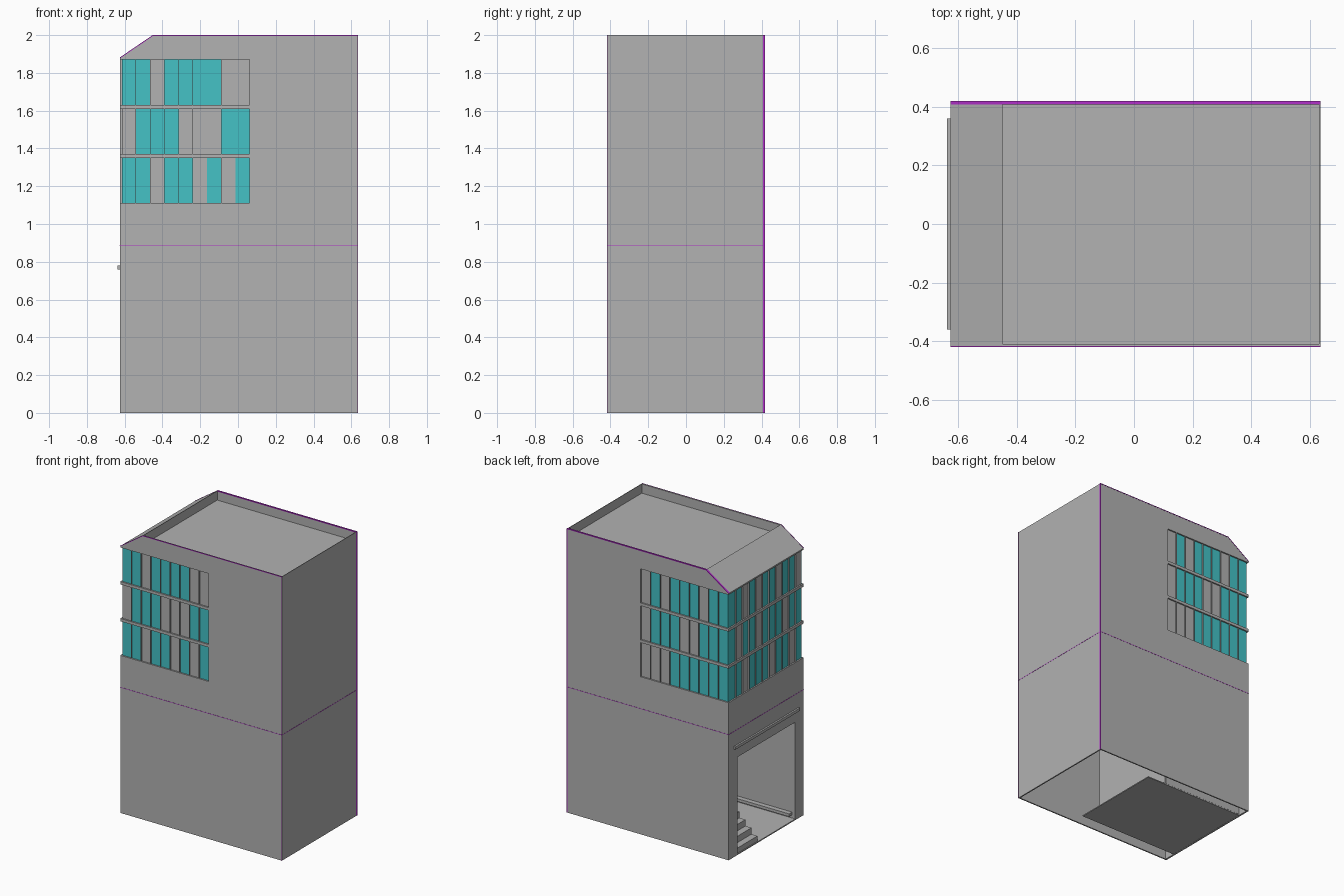
import bpy, bmesh

if "Cube" in bpy.data.objects:
    bpy.data.objects.remove(bpy.data.objects["Cube"])


def material(name, rgb):
    m = bpy.data.materials.new(name)
    m.diffuse_color = (*rgb, 1)
    m.use_nodes = True
    m.node_tree.nodes["Principled BSDF"].inputs["Base Color"].default_value = m.diffuse_color
    return m


GREY = material("grey_wall", (0.445, 0.445, 0.445))
TEAL = material("teal_glass", (0.058, 0.54, 0.565))
PURPLE = material("purple_trim", (0.45, 0.03, 0.6))


def finish(bm, name, mat=GREY):
    bmesh.ops.recalc_face_normals(bm, faces=bm.faces)
    me = bpy.data.meshes.new(name)
    bm.to_mesh(me)
    bm.free()
    ob = bpy.data.objects.new(name, me)
    bpy.context.collection.objects.link(ob)
    me.materials.append(mat)
    return ob


def boxes(name, items, mat=GREY):
    """Each item is (x0, x1, y0, y1, z0, z1)."""
    bm = bmesh.new()
    for x0, x1, y0, y1, z0, z1 in items:
        vs = bmesh.ops.create_cube(bm, size=1)["verts"]
        for v in vs:
            v.co.x = x0 if v.co.x < 0 else x1
            v.co.y = y0 if v.co.y < 0 else y1
            v.co.z = z0 if v.co.z < 0 else z1
    return finish(bm, name, mat)


def extrude_profile(name, pts, y0, y1, mat=GREY):
    bm = bmesh.new()
    f = bm.faces.new([bm.verts.new((x, y0, z)) for x, z in pts])
    ext = bmesh.ops.extrude_face_region(bm, geom=[f])["geom"]
    bmesh.ops.translate(bm, vec=(0, y1 - y0, 0),
                        verts=[g for g in ext if isinstance(g, bmesh.types.BMVert)])
    return finish(bm, name, mat)


def cut(target, box):
    cutter = boxes("cutter", [box])
    cutter.hide_render = True
    mod = target.modifiers.new("cut", 'BOOLEAN')
    mod.operation, mod.solver, mod.object = 'DIFFERENCE', 'EXACT', cutter
    bpy.context.view_layer.objects.active = target
    bpy.ops.object.modifier_apply(modifier=mod.name)
    bpy.data.objects.remove(cutter)


L, R, W = -0.625, 0.635, 0.418      # left, right, half depth
JOINT = 0.885
ROWS = [(1.11, 1.35), (1.37, 1.61), (1.63, 1.87)]
WIN_END, DEPTH = 0.063, 0.012

# Upper storeys with sloped roof edge, sunken roof and window recesses
upper = extrude_profile("upper_storeys",
                        [(L, JOINT), (R, JOINT), (R, 2), (-0.45, 2), (L, 1.88)], -W, W)
cut(upper, (-0.448, R - 0.004, -W + 0.009, W - 0.009, 1.935, 2.1))
for z0, z1 in ROWS:
    cut(upper, (L - 0.1, WIN_END, -W - 0.1, -W + DEPTH, z0, z1))
    cut(upper, (L - 0.1, WIN_END, W - DEPTH, W + 0.1, z0, z1))
    cut(upper, (L - 0.1, L + DEPTH, -W - 0.1, W + 0.1, z0, z1))

# Hollow ground storey, open below, with the entrance opening on the left
lower = boxes("ground_storey", [(L, R, -W, W, 0, JOINT)])
cut(lower, (L + 0.012, R - 0.009, -W + 0.009, W - 0.009, -0.1, 0.86))
cut(lower, (L - 0.1, L + 0.1, -0.32, 0.32, 0.008, 0.69))

# Entrance hall: floor, side walls, back wall, ceiling
boxes("hall_floor", [(L + 0.004, 0.16, -0.33, 0.335, 0.001, 0.008)])
boxes("hall_walls", [(L + 0.012, 0.01, s * 0.33 - 0.006, s * 0.33 + 0.006, 0.008, 0.76)
                     for s in (-1, 1)] + [(0.002, 0.014, -0.33, 0.33, 0.008, 0.76)])
boxes("hall_ceiling", [(L + 0.012, 0.014, -0.336, 0.336, 0.75, 0.76)])

# Window panels and fins, bottom row first: T is teal, G is grey
FRONT = ["TTGTTGTGT", "GTTTGGGTT", "TTGTTTTGG"]
BACK = ["TTTTTTGGG", "TTTGGTTTG", "TTGTTTGTG"]
SIDE = ["TTGTTTGTTGT", "TGTTGTTTGTT", "TTGTGTTGTTG"]
panels = {"T": [], "G": []}
fins = []
SKIN, P, F = 0.001, 0.002, 0.001     # fin setback, panel thickness, fin half width
for (z0, z1), front, back, side in zip(ROWS, FRONT, BACK, SIDE):
    start = L + DEPTH - P
    w = (WIN_END - start) / 9
    for i in range(9):
        x0 = start + i * w
        for s, row in ((-1, front), (1, back)):
            ys = sorted((s * (W - DEPTH - P), s * (W - DEPTH + P)))
            panels[row[i]].append((x0, x0 + w, *ys, z0, z1))
            ys = sorted((s * (W - DEPTH), s * (W - SKIN)))
            x1 = x0 + w - F
            fins.append((x1 - F, x1 + F, *ys, z0, z1))
    w = 2 * (W - DEPTH) / 11
    for i, c in enumerate(side):
        y1 = W - DEPTH - i * w
        panels[c].append((L + DEPTH - P, L + DEPTH + P, y1 - w, y1, z0, z1))
        if i:
            fins.append((L + SKIN, L + DEPTH, y1 - F, y1 + F, z0, z1))
boxes("teal_window_panels", panels["T"], TEAL)
boxes("grey_window_panels", panels["G"])
boxes("window_fins", fins)

# Entrance stair, low bench and lintel strip
boxes("entrance_stair", [(-0.62 + 0.047 * i, -0.155, 0.09, 0.326, 0.007, 0.045 * (i + 1))
                         for i in range(10)])
boxes("hall_bench", [(-0.60, -0.05, -0.328, -0.29, 0.03, 0.05)])
boxes("lintel_strip", [(-0.637, L + 0.005, -0.36, 0.36, 0.76, 0.78)])

# Purple edge trims and storey joint
e = 0.0012
rim = [(R + e, 0), (R + e, 2 + e), (-0.45, 2 + e), (L - e, 1.88 + e),
       (L + 0.003, 1.8785), (-0.449, 1.996), (R - 0.003, 1.996), (R - 0.003, 0)]
extrude_profile("back_edge_trim", rim, W - 0.011, W + e, PURPLE)
extrude_profile("front_edge_trim", rim, -W - e, -W + 0.002, PURPLE)
boxes("storey_joint", [(L - e, R + e, -W - e, W + e, JOINT - 0.0015, JOINT + 0.0015)], PURPLE)
